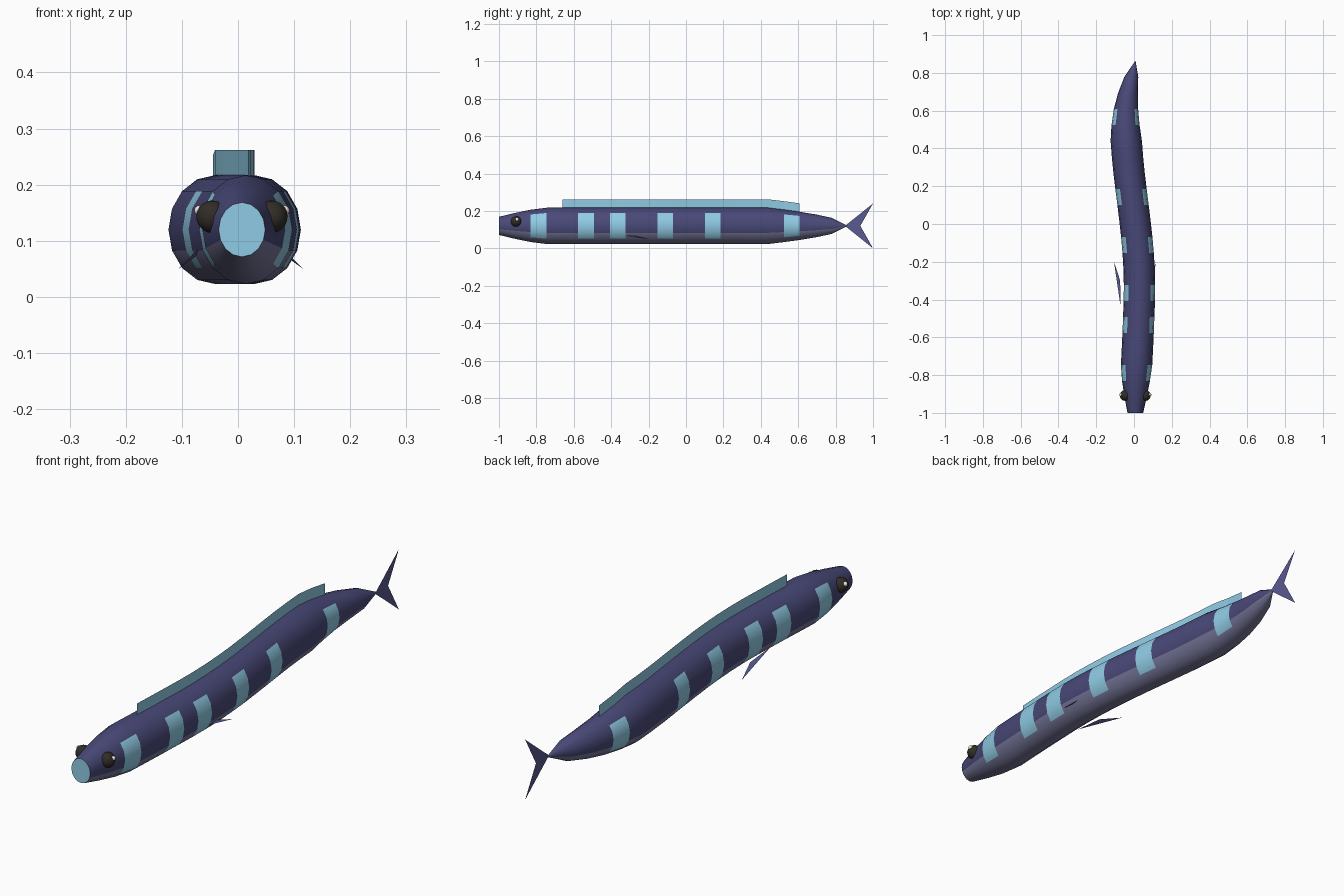
import bpy, math
from mathutils import Vector

if "Cube" in bpy.data.objects:
    bpy.data.objects.remove(bpy.data.objects["Cube"])

SEG, SIDES = 22, 16
STRIPES = {2, 5, 7, 10, 13, 18}
ZC = 0.12


def mat(name, rgb):
    m = bpy.data.materials.new(name)
    m.diffuse_color = (*rgb, 1)
    m.use_nodes = True
    m.node_tree.nodes["Principled BSDF"].inputs["Base Color"].default_value = m.diffuse_color
    return m


navy = mat("navy", (0.066, 0.066, 0.19))
belly = mat("belly", (0.18, 0.18, 0.32))
pale = mat("pale_blue", (0.28, 0.60, 0.78))
fin_mat = mat("fin", (0.10, 0.10, 0.29))
black = mat("eye_black", (0.03, 0.026, 0.02))
white = mat("eye_white", (0.85, 0.82, 0.75))


def mesh(name, verts, faces, mats):
    me = bpy.data.meshes.new(name)
    me.from_pydata(verts, [], faces)
    for m in mats:
        me.materials.append(m)
    ob = bpy.data.objects.new(name, me)
    bpy.context.collection.objects.link(ob)
    return ob


def smooth(ob, angle=40):
    bpy.ops.object.select_all(action='DESELECT')
    ob.select_set(True)
    bpy.context.view_layer.objects.active = ob
    bpy.ops.object.shade_smooth_by_angle(angle=math.radians(angle))


# Swimming curve of the spine, (y, x)
SPINE = [(-1, .007), (-.8, .011), (-.6, .021), (-.36, .03), (-.2, .026), (-.05, .013),
         (.1, -.005), (.25, -.024), (.4, -.039), (.52, -.045), (.62, -.042),
         (.7, -.031), (.78, -.014), (.87, .009)]


def spine_x(y):
    for (y0, x0), (y1, x1) in zip(SPINE, SPINE[1:]):
        if y <= y1:
            return x0 + (x1 - x0) * (y - y0) / (y1 - y0)
    return SPINE[-1][1]


def ring_y(k):
    return -1 + 1.862 * k / SEG


def girth(k):
    head = [.5, .71, .89]
    if k < 3:
        return head[k]
    t = max(0, (ring_y(k) - .44) / .422)
    return max(.02, math.sqrt(max(0, 1 - t)))


# Body: lofted elliptical rings, with belly and stripe colours
verts, faces, idx = [], [], []
for k in range(SEG + 1):
    y, g = ring_y(k), girth(k)
    for s in range(SIDES):
        a = 2 * math.pi * s / SIDES
        verts.append((spine_x(y) + .083 * g * math.cos(a), y, ZC + .097 * g * math.sin(a)))
for k in range(SEG):
    for s in range(SIDES):
        n = (s + 1) % SIDES
        faces.append((k * SIDES + s, k * SIDES + n, (k + 1) * SIDES + n, (k + 1) * SIDES + s))
        if k in STRIPES and s in (14, 15, 0, 1, 6, 7, 8, 9):
            idx.append(2)
        else:
            idx.append(1 if 9 <= s <= 14 else 0)
faces.append(tuple(range(SIDES)))
idx.append(2)
faces.append(tuple(reversed(range(SEG * SIDES, (SEG + 1) * SIDES))))
idx.append(0)
body = mesh("body", verts, faces, [navy, belly, pale])
for p, i in zip(body.data.polygons, idx):
    p.material_index = i
smooth(body)

# Dorsal fin: thin strip along the back
verts, faces = [], []
for k in range(4, 20):
    y = ring_y(k)
    top = ZC + .097 * girth(k)
    verts += [(spine_x(y), y, top - .004), (spine_x(y), y, top + .045)]
for i in range(0, len(verts) - 2, 2):
    faces.append((i, i + 2, i + 3, i + 1))
mesh("dorsal_fin", verts, faces, [pale])

# Forked tail fin
tx = spine_x(.87)
mesh("tail_fin", [(tx, .85, ZC), (tx, 1, .24), (tx, .932, ZC), (tx, 1, 0)],
     [(0, 2, 1), (0, 3, 2)], [fin_mat])

# Paired side fins, eyes and eye glints
for side, label in ((-1, "left"), (1, "right")):
    fin = [(.077, -.43, .085), (.111, -.2, .05), (.078, -.30, .074)]
    mesh(f"{label}_side_fin", [(.005 + side * x, y, z) for x, y, z in fin],
         [(0, 1, 2)], [fin_mat])
    eye_pos = Vector((.007 + side * .053, -.908, .143))
    for name, off, r, m in (("eye", (0, 0, 0), .029, black),
                            ("eye_glint", (side * .023, .004, .011), .009, white)):
        bpy.ops.mesh.primitive_uv_sphere_add(segments=14, ring_count=10, radius=r,
                                             location=eye_pos + Vector(off))
        ob = bpy.context.object
        ob.name = f"{label}_{name}"
        ob.data.materials.append(m)
        smooth(ob)
